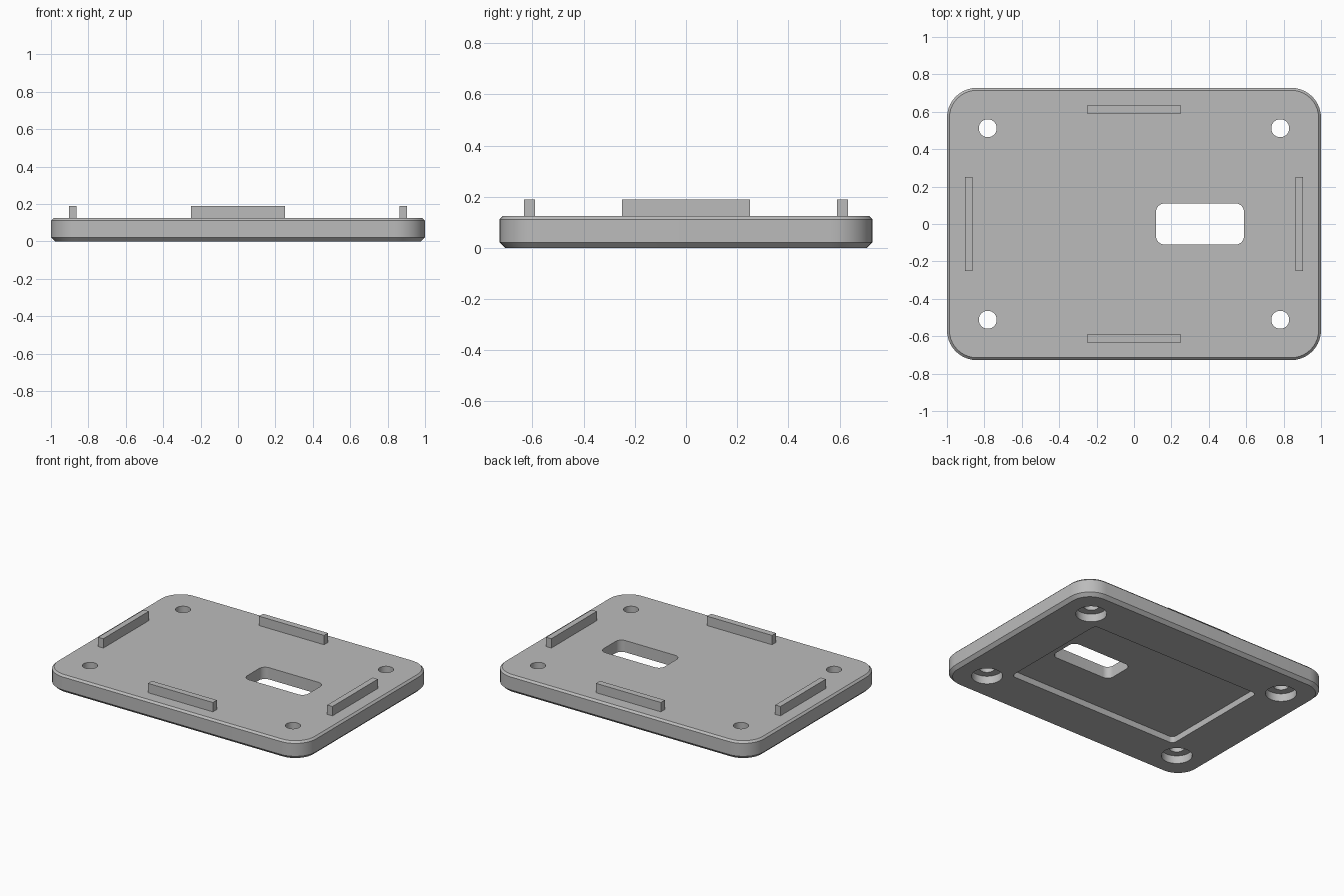
import bpy, bmesh, math

cube = bpy.data.objects.get("Cube")
if cube:
    bpy.data.objects.remove(cube, do_unlink=True)

grey = bpy.data.materials.new("plain grey")
grey.use_nodes = True
colour = (0.5, 0.5, 0.5, 1)
grey.diffuse_color = colour
grey.node_tree.nodes["Principled BSDF"].inputs["Base Color"].default_value = colour


def outline(hx, hy, r, cx=0, cy=0, steps=10):
    """Rounded rectangle, counter-clockwise; a circle when hx = hy = r."""
    pts = []
    for i, (sx, sy) in enumerate([(1, 1), (-1, 1), (-1, -1), (1, -1)]):
        for k in range(steps + 1):
            if k == steps and hx - r < 1e-6:
                continue
            a = math.pi / 2 * (i + k / steps)
            pts.append((cx + sx * (hx - r) + r * math.cos(a),
                        cy + sy * (hy - r) + r * math.sin(a)))
    return pts


def loft(name, sections):
    """Closed solid through a stack of (z, outline) sections."""
    bm = bmesh.new()
    rings = [[bm.verts.new((x, y, z)) for x, y in pts] for z, pts in sections]
    for low, high in zip(rings, rings[1:]):
        for i in range(len(low)):
            j = (i + 1) % len(low)
            bm.faces.new((low[i], low[j], high[j], high[i]))
    bm.faces.new(rings[0][::-1])
    bm.faces.new(rings[-1])
    mesh = bpy.data.meshes.new(name)
    bm.to_mesh(mesh)
    bm.free()
    mesh.materials.append(grey)
    ob = bpy.data.objects.new(name, mesh)
    bpy.context.collection.objects.link(ob)
    return ob


def cut(target, cutter):
    cutter.hide_render = True
    mod = target.modifiers.new("cut", 'BOOLEAN')
    mod.operation, mod.solver, mod.object = 'DIFFERENCE', 'EXACT', cutter
    bpy.context.view_layer.objects.active = target
    bpy.ops.object.modifier_apply(modifier=mod.name)
    bpy.data.objects.remove(cutter, do_unlink=True)


# Base plate with chamfered rims
W, D, R, TOP = 1.0, 0.728, 0.16, 0.125


def inset(d):
    return outline(W - d, D - d, R - d)


plate = loft("base_plate", [(0, inset(0.022)), (0.022, inset(0)),
                            (TOP - 0.013, inset(0)), (TOP, inset(0.013))])

# Shallow recess underneath, and the slot through its floor
cut(plate, loft("recess_cutter", [(z, outline(0.665, 0.41, 0.03)) for z in (-0.1, 0.043)]))
cut(plate, loft("slot_cutter", [(z, outline(0.235, 0.11, 0.045, 0.353)) for z in (-0.1, 0.3)]))

# Corner screw holes, counterbored from below
for sx in (-1, 1):
    for sy in (-1, 1):
        cx, cy = sx * 0.782, sy * 0.512
        for r, z in ((0.098, 0.055), (0.048, 0.3)):
            circle = outline(r, r, r, cx, cy)
            cut(plate, loft("hole_cutter", [(-0.1, circle), (z, circle)]))

bpy.ops.object.select_all(action='DESELECT')
plate.select_set(True)
bpy.context.view_layer.objects.active = plate
bpy.ops.object.shade_smooth_by_angle(angle=math.radians(30))

# Upright locating tabs along the four sides
for name, x, y, hx, hy in (("front_tab", 0, -0.612, 0.25, 0.022),
                           ("back_tab", 0, 0.612, 0.25, 0.022),
                           ("right_tab", -0.883, 0, 0.02, 0.25),
                           ("left_tab", 0.883, 0, 0.02, 0.25)):
    corners = [(x + sx * hx, y + sy * hy) for sx, sy in ((1, 1), (-1, 1), (-1, -1), (1, -1))]
    loft(name, [(TOP - 0.005, corners), (0.19, corners)])
